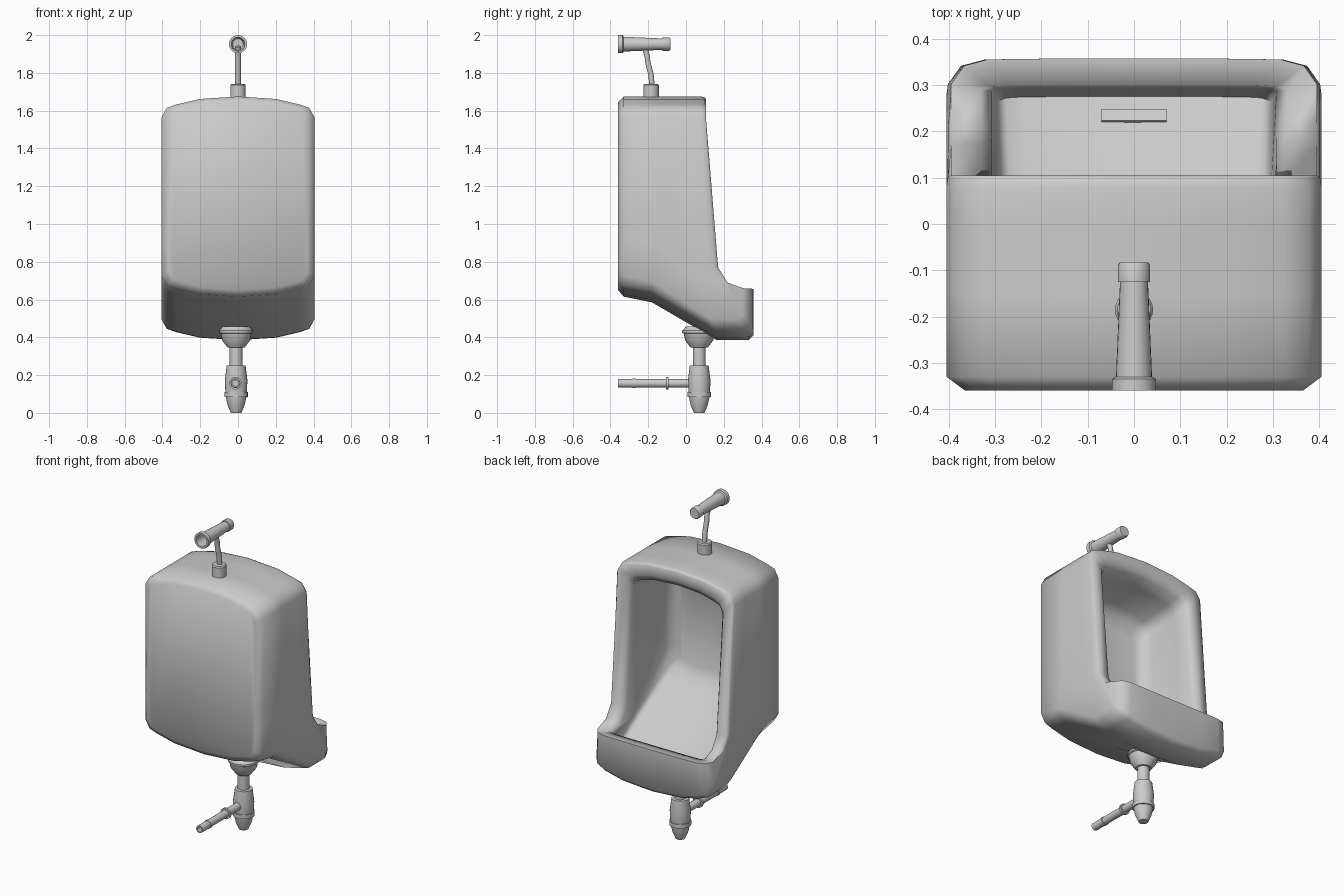
import bpy, bmesh, math
from mathutils import Vector, Matrix

if "Cube" in bpy.data.objects:
    bpy.data.objects.remove(bpy.data.objects["Cube"])


def shade(ob, angle):
    bpy.ops.object.select_all(action='DESELECT')
    ob.select_set(True)
    bpy.context.view_layer.objects.active = ob
    bpy.ops.object.shade_smooth_by_angle(angle=math.radians(angle))


def finish(bm, name, angle=40):
    bmesh.ops.recalc_face_normals(bm, faces=bm.faces[:])
    me = bpy.data.meshes.new(name)
    bm.to_mesh(me)
    bm.free()
    ob = bpy.data.objects.new(name, me)
    bpy.context.collection.objects.link(ob)
    shade(ob, angle)
    return ob


def skin(name, rings, angle):
    bm = bmesh.new()
    vs = [[bm.verts.new(p) for p in r] for r in rings]
    n = len(vs[0])
    for a, b in zip(vs, vs[1:]):
        for i in range(n):
            j = (i + 1) % n
            bm.faces.new((a[i], a[j], b[j], b[i]))
    bm.faces.new(vs[0])
    bm.faces.new(vs[-1])
    return finish(bm, name, angle)


def tube(name, profile, x=0, y=0, z=0, along_y=False, n=24):
    """Turned part from (radius, distance along axis) points."""
    rings = []
    for r, t in profile:
        turn = [2 * math.pi * i / n for i in range(n)]
        pts = [(r * math.cos(a), r * math.sin(a)) for a in turn]
        rings.append([(x + c, y + t, z + s) if along_y else (x + c, y + s, z + t)
                      for c, s in pts])
    return skin(name, rings, 35)


def crowned_ring(w, bottom, knee, top, rise, bow):
    """Loop with arched top and bottom; the knee is the low point of the side wall."""
    b, k, t = Vector(bottom), Vector(knee), Vector(top)
    low = b + Vector((-bow, rise))
    high = t - Vector((0, max(rise, .09)))
    bend = k + Vector((-.05 if b.x > .25 else 0, .08))

    def mix(p, q, fy, fz):
        return Vector((p.x + (q.x - p.x) * fy, p.y + (q.y - p.y) * fz))
    # fraction of width, y share, z share
    arch = ((0, 0, 0), (.5, 0, .12), (.8, .03, .38), (.93, .28, .54))
    half = [(w * f, mix(b, low, fy, fz)) for f, fy, fz in arch]
    half += [(w, p) for p in (low, k, bend, high)]
    half += [(w * f, mix(t, high, fy, fz)) for f, fy, fz in reversed(arch)]
    half += [(-x, p) for x, p in half[-2:0:-1]]
    return [(x, p.x, p.y) for x, p in half]


# Basin: from the wall side, over the rim, into the hollow
# (half width, bottom yz, knee yz, top yz, arch height, lip bow)
stations = [
    (.365, (-.36, .65), (-.36, .9), (-.36, 1.645), .10, 0),
    (.405, (-.33, .615), (-.33, .9), (-.33, 1.675), .11, 0),
    (.405, (-.18, .585), (-.15, .9), (-.15, 1.675), .11, 0),
    (.405, (.16, .387), (.05, .72), (0, 1.675), .11, .03),
    (.405, (.33, .385), (.17, .69), (.08, 1.675), .11, .05),
    (.402, (.357, .41), (.20, .695), (.10, 1.67), .11, .055),
    (.395, (.357, .655), (.22, .69), (.105, 1.66), .005, .055),
    (.33, (.30, .655), (.22, .685), (.105, 1.605), 0, .01),
    (.308, (.293, .63), (.19, .665), (.08, 1.57), 0, .005),
    (.297, (.275, .51), (.10, .68), (0, 1.555), .04, .01),
    (.278, (-.17, .80), (-.19, .99), (-.18, 1.525), .05, 0),
    (.255, (-.225, .86), (-.235, 1.01), (-.225, 1.50), .05, 0),
    (.215, (-.25, .91), (-.25, 1.04), (-.25, 1.45), .04, 0),
]
skin("basin", [crowned_ring(*s) for s in stations], 75)

# Drain slot in the basin floor
bm = bmesh.new()
bmesh.ops.create_cube(bm, size=1, matrix=Matrix.Translation((0, .23, .535)) @
                      Matrix.Rotation(math.radians(-34), 4, 'X') @
                      Matrix.Diagonal((.14, .03, .02, 1)))
finish(bm, "drain_slot")

# Trap below the basin: cup, collar, neck and flange
tube("trap_cup", [(.028, 0), (.045, .04), (.055, .085), (.06, .17), (.05, .25), (.03, .252)],
     -.01, .07)
tube("trap_collar", [(.062, .085), (.062, .11)], -.01, .07)
tube("trap_neck", [(.034, .24), (.034, .36)], -.01, .07)
tube("trap_flange", [(.045, .345), (.075, .385), (.082, .42), (.09, .424), (.09, .436),
                     (.07, .458)], -.01, .07)

# Waste pipe to the wall, open at the end, with two rings
tube("waste_pipe", [(.015, -.30), (.015, -.36), (.023, -.36), (.023, .06)],
     -.013, 0, .157, True)
for r, y in ((.026, -.275), (.033, -.10)):
    tube("waste_pipe_ring", [(r, y - .007), (r, y + .007)], -.013, 0, .157, True)

# Inlet collar
tube("inlet_collar", [(.041, 1.65), (.041, 1.735), (.036, 1.742)], 0, -.185)

# Bent inlet pipe
cu = bpy.data.curves.new("inlet_pipe", 'CURVE')
cu.dimensions = '3D'
cu.bevel_depth = .015
cu.bevel_resolution = 3
cu.use_fill_caps = True
sp = cu.splines.new('POLY')
path = [(-.18, 1.73), (-.185, 1.79), (-.203, 1.86), (-.205, 1.89), (-.222, 1.94)]
sp.points.add(len(path) - 1)
for p, (y, z) in zip(sp.points, path):
    p.co = (0, y, z, 1)
pipe = bpy.data.objects.new("inlet_pipe", cu)
bpy.context.collection.objects.link(pipe)
bpy.ops.object.select_all(action='DESELECT')
pipe.select_set(True)
bpy.context.view_layer.objects.active = pipe
bpy.ops.object.convert(target='MESH')
shade(bpy.context.view_layer.objects.active, 40)

# Flush valve: tapered tube with open flange, and end cap
tube("flush_valve", [(.028, -.14), (.036, -.36), (.048, -.36), (.048, -.335), (.039, -.33),
                     (.03, -.12)], 0, 0, 1.952, True)
tube("flush_cap", [(.035, -.125), (.035, -.09), (.031, -.083)], 0, 0, 1.952, True)
